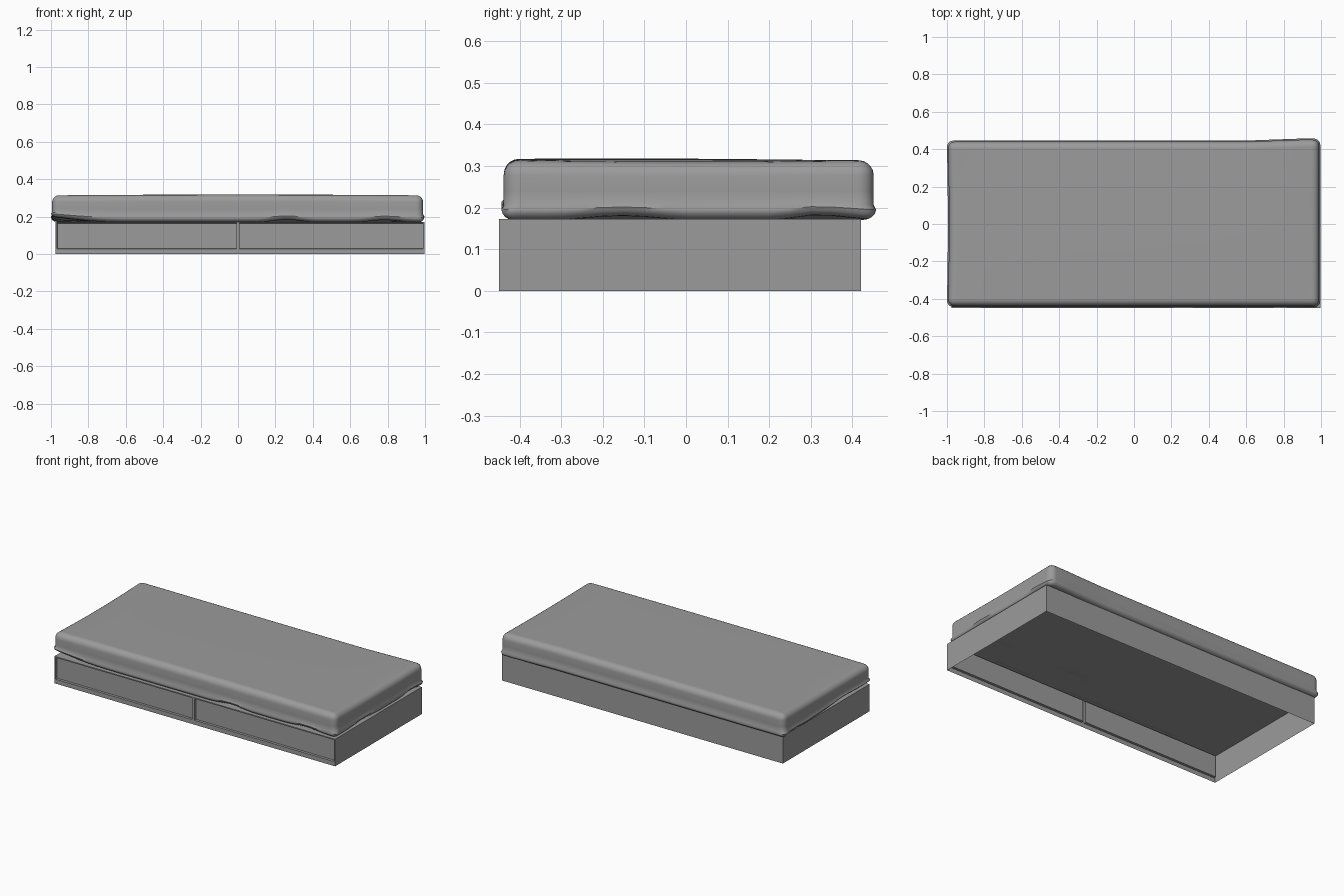
import bpy, bmesh, math
from mathutils import Vector

cube = bpy.data.objects.get("Cube")
if cube:
    bpy.data.objects.remove(cube, do_unlink=True)

grey = bpy.data.materials.new("soft grey")
grey.use_nodes = True
colour = (0.33, 0.33, 0.33, 1)
grey.diffuse_color = colour
grey.node_tree.nodes["Principled BSDF"].inputs["Base Color"].default_value = colour


def box(low, high):
    bm = bmesh.new()
    bmesh.ops.create_cube(bm, size=1)
    low, high = Vector(low), Vector(high)
    for v in bm.verts:
        v.co = (low + high) / 2 + v.co * (high - low)
    return bm


def slice_at(bm, axis, values):
    for value in values:
        normal = Vector((0, 0, 0))
        normal[axis] = 1
        bmesh.ops.bisect_plane(bm, geom=bm.verts[:] + bm.edges[:] + bm.faces[:],
                               plane_co=normal * value, plane_no=normal)


def finish(bm, name, smooth=False):
    mesh = bpy.data.meshes.new(name)
    bm.to_mesh(mesh)
    bm.free()
    mesh.materials.append(grey)
    obj = bpy.data.objects.new(name, mesh)
    bpy.context.collection.objects.link(obj)
    if smooth:
        bpy.ops.object.select_all(action='DESELECT')
        obj.select_set(True)
        bpy.context.view_layer.objects.active = obj
        bpy.ops.object.shade_smooth_by_angle(angle=math.radians(50))
    return obj


def hump(t, start, end):
    """Smooth bump from 0 to 1 and back between start and end."""
    return math.sin(math.pi * (t - start) / (end - start)) ** 2 if start < t < end else 0


# Hollow bed base, open underneath, with two recessed drawer fronts
bm = box((-0.975, -0.45, 0), (0.998, 0.42, 0.172))
bm.normal_update()
bmesh.ops.delete(bm, geom=[f for f in bm.faces if f.normal.z < -0.5], context='FACES_ONLY')
slice_at(bm, 0, (-0.967, -0.008, 0.008, 0.99))
slice_at(bm, 2, (0.028, 0.165))
bm.normal_update()
drawers = [f for f in bm.faces if f.normal.y < -0.5
           and 0.03 < f.calc_center_median().z < 0.16 and f.calc_area() > 0.05]
bmesh.ops.inset_individual(bm, faces=drawers, thickness=0.001, depth=-0.015)
finish(bm, "bed_base")

# Soft mattress: rounded block, sliced finely, then gently creased
bm = box((-0.995, -0.438, 0.17), (0.99, 0.44, 0.314))
bmesh.ops.bevel(bm, geom=bm.edges[:], offset=0.036, segments=5,
                profile=0.5, affect='EDGES')
slice_at(bm, 0, [-0.95 + 0.05 * i for i in range(39)])
slice_at(bm, 1, [-0.4 + 0.05 * i for i in range(17)])
slice_at(bm, 2, (0.24,))
for v in bm.verts:
    x, y, z = v.co
    low = max(0, min(1, (0.24 - z) / 0.07))
    high = max(0, min(1, (z - 0.24) / 0.07))
    # underside lifts at the front right corner and in shallow waves
    corner = max(0, (-x - 0.6) / 0.4) ** 2 * max(0, 0.3 - y) / 0.74
    waves = hump(x, 0.1, 0.42) * 0.014 + hump(x, 0.62, 0.95) * 0.012
    sides = hump(y, -0.33, 0.02) * 0.01 + hump(y, 0.2, 0.44) * 0.012
    v.co.z += low * (0.035 * corner + (waves if y < -0.3 else 0)
                     + (sides if abs(x) > 0.85 else 0))
    # top swells slightly, ends dip
    v.co.z += high * (0.004 * math.cos(x * 1.5) * math.cos(y * 3 + 0.5)
                      - 0.006 * max(0, abs(x) - 0.85) / 0.15 * math.cos(y * 3.5))
    # ends pull in at the middle, one back corner bulges
    v.co.x += (0.006 * math.cos(y * 3.5) if x < -0.9 else 0)
    if y > 0.38:
        v.co.y += 0.011 * max(0, min(1, (x - 0.6) / 0.3))
    # lower edge kept fuller than the top edge
    if abs(y) > 0.4 and z < 0.2:
        v.co.y += math.copysign(0.012 * low, y)
    if abs(x) > 0.95 and z < 0.2:
        v.co.x += math.copysign(0.012 * low, x)
finish(bm, "mattress", smooth=True)
